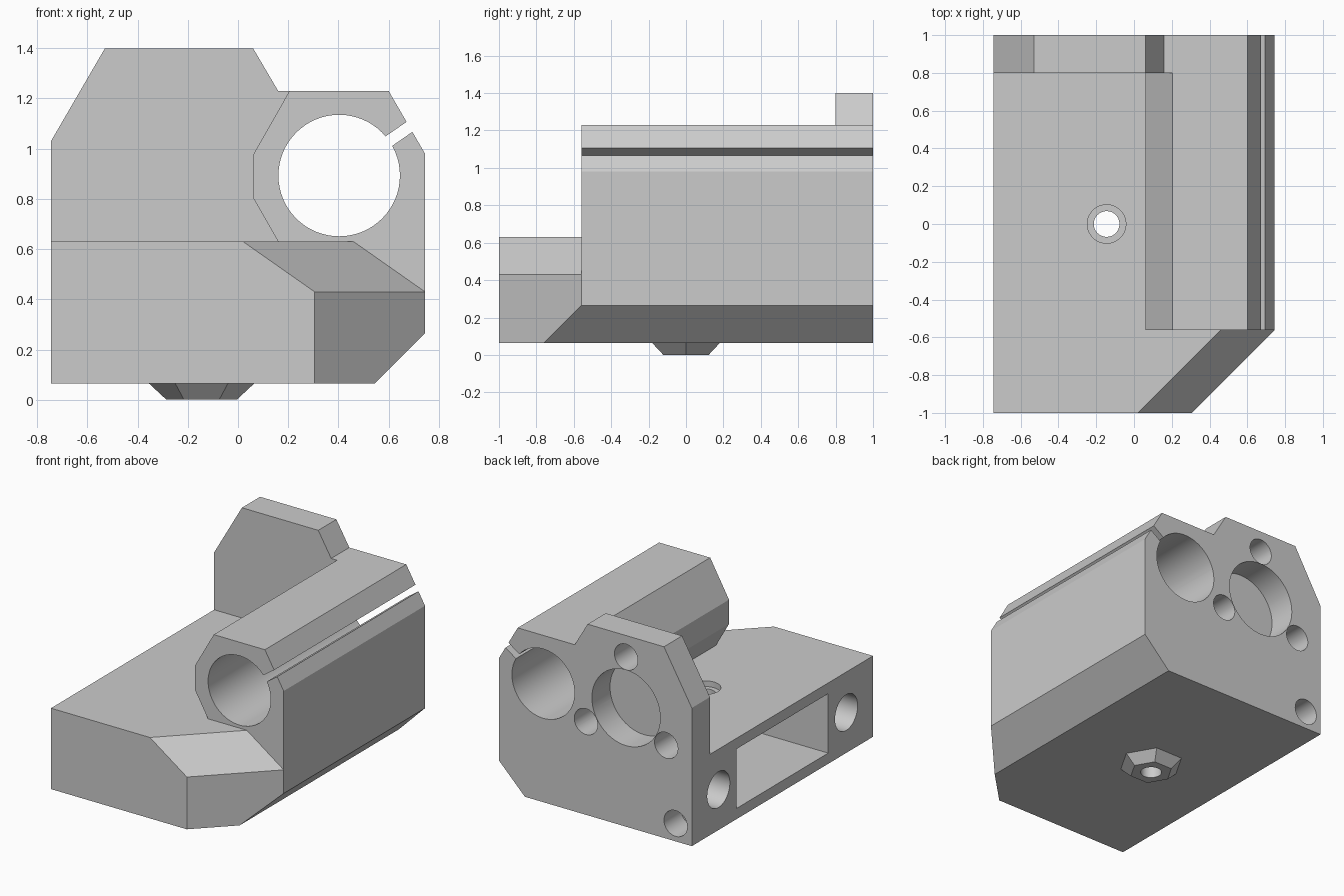
import bpy, bmesh, math
from mathutils import Matrix, Vector

old = bpy.data.objects.get("Cube")
if old:
    bpy.data.objects.remove(old, do_unlink=True)

grey = bpy.data.materials.new("plain grey")
grey.use_nodes = True
grey.diffuse_color = (0.6, 0.6, 0.6, 1)
grey.node_tree.nodes["Principled BSDF"].inputs["Base Color"].default_value = (0.6, 0.6, 0.6, 1)


def hull(name, points):
    """Solid wrapped around a few corner points."""
    bm = bmesh.new()
    for p in points:
        bm.verts.new(p)
    bmesh.ops.convex_hull(bm, input=bm.verts[:])
    bmesh.ops.dissolve_limit(bm, angle_limit=0.01, verts=bm.verts[:], edges=bm.edges[:])
    bmesh.ops.recalc_face_normals(bm, faces=bm.faces[:])
    mesh = bpy.data.meshes.new(name)
    bm.to_mesh(mesh)
    bm.free()
    mesh.materials.append(grey)
    obj = bpy.data.objects.new(name, mesh)
    bpy.context.collection.objects.link(obj)
    return obj


def prism(name, profile, y0, y1):
    """Convex x-z profile extruded along y."""
    return hull(name, [(x, y, z) for x, z in profile for y in (y0, y1)])


def box(name, lo, hi):
    return hull(name, [(x, y, z) for x in (lo[0], hi[0])
                       for y in (lo[1], hi[1]) for z in (lo[2], hi[2])])


def rod(name, start, end, r0, r1=None, sides=64):
    """Cylinder or tapered rod between two points."""
    r1 = r0 if r1 is None else r1
    a, b = Vector(start), Vector(end)
    axis = (b - a).normalized()
    u = Vector((0, 0, 1)) if abs(axis.z) < 0.5 else Vector((1, 0, 0))
    v = axis.cross(u)
    ring = [2 * math.pi * i / sides for i in range(sides)]
    return hull(name, [c + r * (u * math.cos(t) + v * math.sin(t))
                       for c, r in ((a, r0), (b, r1)) for t in ring])


def combine(body, other, operation):
    mod = body.modifiers.new(other.name, "BOOLEAN")
    mod.operation = operation
    mod.solver = "EXACT"
    mod.object = other
    bpy.context.view_layer.objects.active = body
    bpy.ops.object.modifier_apply(modifier=mod.name)
    bpy.data.objects.remove(other, do_unlink=True)


W = 0.745
# Base block with a cut front corner, sloped corner top and chamfered lower edge
body = hull("clamp_bracket", [
    (-W, -1, 0.065), (0.305, -1, 0.065), (0.545, -0.76, 0.065), (0.545, 1, 0.065), (-W, 1, 0.065),
    (W, -0.56, 0.265), (W, 1, 0.265),
    (0.305, -1, 0.43), (W, -0.56, 0.43),
    (-W, -1, 0.63), (0.02, -1, 0.63), (W, -0.275, 0.63), (W, 1, 0.63), (-W, 1, 0.63)])

# Long rod clamp, upright mounting plate and tapered hexagonal nut boss
clamp = prism("rod_clamp", [(0.2, 0.56), (0.06, 0.805), (0.06, 0.975), (0.205, 1.23),
                            (0.6, 1.23), (W, 0.98), (W, 0.35)], -0.56, 1)
plate = prism("mounting_plate", [(-W, 0.5), (-W, 1.03), (-0.53, 1.4), (0.06, 1.4),
                                 (0.16, 1.23), (0.16, 0.5)], 0.8, 1)
web = prism("plate_web", [(0.1, 0.5), (0.1, 1.23), (0.3, 1.23), (0.3, 0.5)], 0.8, 1)
boss = rod("nut_boss", (-0.145, 0, 0), (-0.145, 0, 0.085), 0.14, 0.2315, 6)
for part in (clamp, plate, web, boss):
    combine(body, part, "UNION")

# Clamp bore and its slanted slit
bx, bz = 0.403, 0.893
cuts = [rod("clamp_bore", (bx, -1.2, bz), (bx, 1.2, bz), 0.242)]
slit = box("clamp_slit", (0.1, -1.2, -0.023), (0.5, 1.2, 0.023))
slit.data.transform(Matrix.Translation((bx, 0, bz)) @ Matrix.Rotation(-math.radians(34.7), 4, "Y"))
cuts.append(slit)

# Plate opening and its three screw holes
cuts.append(rod("plate_opening", (-0.237, 0.8, 0.895), (-0.237, 1.2, 0.895), 0.264))
for x, z in ((-0.237, 1.25), (-0.547, 0.716), (0.073, 0.716)):
    cuts.append(rod("plate_hole", (x, 0.8, z), (x, 1.2, z), 0.09))

# Low screw hole in the back
cuts.append(rod("corner_hole", (-0.62, 0.81, 0.19), (-0.62, 1.2, 0.19), 0.09))

# Side pocket with a blind rod hole at each end
cuts.append(box("side_pocket", (-1, -0.505, 0.14), (0.35, 0.505, 0.555)))
for y in (-0.705, 0.705):
    cuts.append(rod("side_hole", (-1, y, 0.3475), (0.35, y, 0.3475), 0.125))

# Vertical bolt hole with a shallow counterbore
cuts.append(rod("bolt_hole", (-0.145, 0, -0.2), (-0.145, 0, 0.9), 0.068))
cuts.append(rod("counterbore", (-0.145, 0, 0.59), (-0.145, 0, 0.9), 0.102))
for cut in cuts:
    combine(body, cut, "DIFFERENCE")

# One material, smooth bores with sharp edges
body.data.materials.clear()
body.data.materials.append(grey)
for f in body.data.polygons:
    f.material_index = 0
for o in bpy.context.selected_objects:
    o.select_set(False)
body.select_set(True)
bpy.context.view_layer.objects.active = body
bpy.ops.object.shade_smooth_by_angle(angle=math.radians(25))
